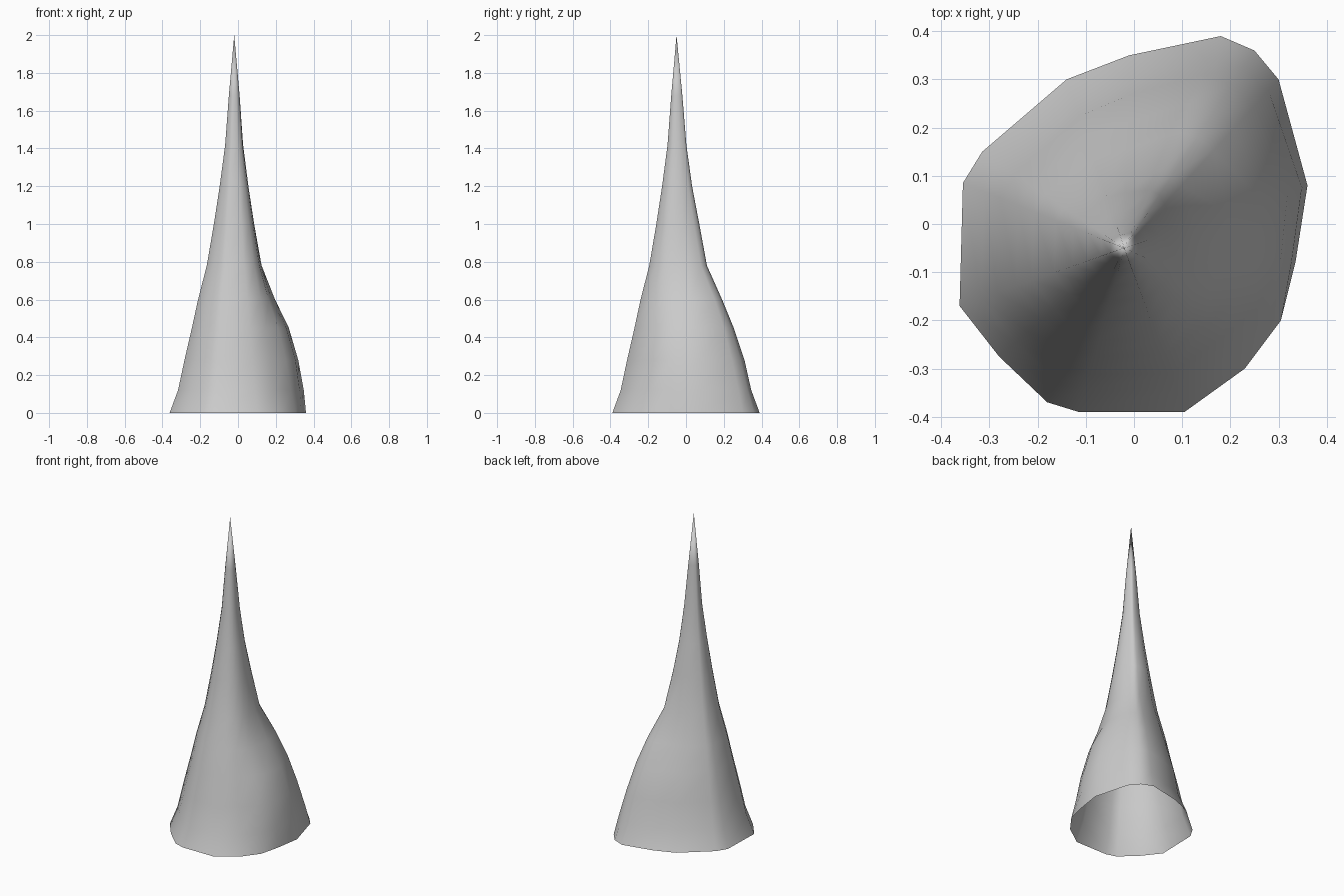
import bpy, bmesh, math

if "Cube" in bpy.data.objects:
    bpy.data.objects.remove(bpy.data.objects["Cube"])

AXIS = (-0.02, -0.05)          # tip position, rings shrink towards it
HEIGHTS = [0, 0.12, 0.28, 0.45, 0.6, 0.78, 1.0, 1.2, 1.42, 1.68]

# Outline on the ground
BASE = [(0.36, 0.08), (0.30, 0.30), (0.25, 0.36), (0.18, 0.39), (-0.01, 0.35),
        (-0.14, 0.30), (-0.315, 0.15), (-0.355, 0.085), (-0.362, -0.17),
        (-0.28, -0.275), (-0.18, -0.37), (-0.115, -0.39), (0.105, -0.39),
        (0.23, -0.30), (0.305, -0.20), (0.335, -0.08)]

# Taper profiles: plain cone, and the bulge on the back right side
PLAIN = [1, 0.87, 0.77, 0.655, 0.56, 0.425, 0.315, 0.225, 0.14, 0.083]
RIGHT = [1, 0.99, 0.93, 0.79, 0.56, 0.39, 0.29, 0.21, 0.126, 0.08]
DIAG = [1, 0.94, 0.84, 0.72, 0.58, 0.37, 0.26, 0.18, 0.12, 0.068]
BACK = [1, 0.85, 0.79, 0.65, 0.51, 0.36, 0.29, 0.195, 0.115, 0.072]
SECTORS = [PLAIN, RIGHT, DIAG, BACK, PLAIN]     # at -45, 0, 45, 90, 135 degrees


def taper(angle, level):
    s = (math.degrees(angle) + 45) / 45
    if s <= 0 or s >= 4:
        return PLAIN[level]
    i = int(s)
    t = s - i
    return SECTORS[i][level] * (1 - t) + SECTORS[i + 1][level] * t


# Stalagmite: stacked rings closed by a point, open underneath
bm = bmesh.new()
rings = []
for level, z in enumerate(HEIGHTS):
    ring = []
    for x, y in BASE:
        dx, dy = x - AXIS[0], y - AXIS[1]
        f = taper(math.atan2(dy, dx), level)
        ring.append(bm.verts.new((AXIS[0] + dx * f, AXIS[1] + dy * f, z)))
    rings.append(ring)
tip = bm.verts.new((*AXIS, 2.0))

n = len(BASE)
for low, high in zip(rings, rings[1:]):
    for i in range(n):
        j = (i + 1) % n
        bm.faces.new((low[i], low[j], high[j], high[i]))
for i in range(n):
    bm.faces.new((rings[-1][i], rings[-1][(i + 1) % n], tip))
for face in bm.faces:
    face.smooth = True

mesh = bpy.data.meshes.new("stalagmite")
bm.to_mesh(mesh)
bm.free()
bpy.context.collection.objects.link(bpy.data.objects.new("stalagmite", mesh))
